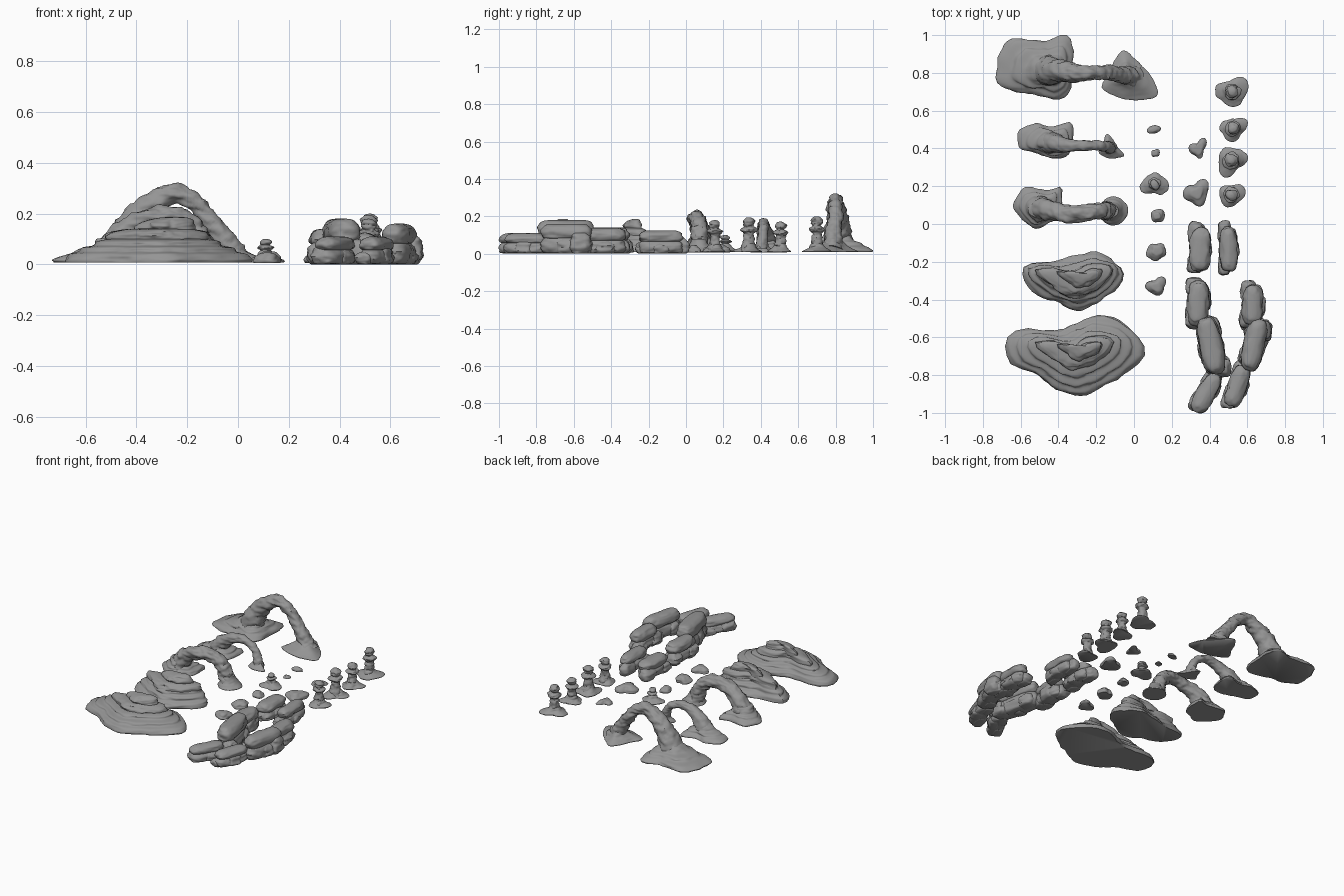
import bpy, math, random
from mathutils import Vector, noise

if "Cube" in bpy.data.objects:
    bpy.data.objects.remove(bpy.data.objects["Cube"])

random.seed(4)
N = 48
ANG = [2 * math.pi * i / N for i in range(N)]
stone = bpy.data.materials.new("dark_stone")
stone.diffuse_color = (.3, .3, .3, 1)
stone.use_nodes = True
stone.node_tree.nodes["Principled BSDF"].inputs["Base Color"].default_value = stone.diffuse_color


def catmull(pts, steps, closed):
    n, out = len(pts), []
    pts = [Vector(p) for p in pts]
    get = (lambda i: pts[i % n]) if closed else (lambda i: pts[max(0, min(n - 1, i))])
    for i in range(n if closed else n - 1):
        a, b, c, d = (get(i + k) for k in (-1, 0, 1, 2))
        for s in range(steps):
            t = s / steps
            out.append(0.5 * (2 * b + (c - a) * t + (2 * a - 5 * b + 4 * c - d) * t * t
                              + (3 * b - a - 3 * c + d) * t ** 3))
    if not closed:
        out.append(pts[-1])
    return out


def loft(name, rings, rough=0.006, freq=14):
    """Skin closed rings, with noise that is finer in z to suggest strata."""
    verts = []
    for ring in rings:
        c = sum(ring, Vector()) / N
        for p in ring:
            d = p - c
            q = Vector((p.x * freq, p.y * freq, p.z * freq * 2.5))
            k = noise.noise(q) + 0.5 * noise.noise(q * 2.3)
            w = min(1, d.length / 0.03)
            p = p + d.normalized() * k * rough * w if d.length > 1e-6 else p
            verts.append((p.x, p.y, max(p.z, 0.0)))
    faces = []
    for j in range(len(rings) - 1):
        for i in range(N):
            a, b = j * N + i, j * N + (i + 1) % N
            faces.append((a, b, b + N, a + N))
    faces.append(tuple(reversed(range(N))))
    faces.append(tuple(range(len(verts) - N, len(verts))))
    me = bpy.data.meshes.new(name)
    me.from_pydata(verts, [], faces)
    me.polygons.foreach_set("use_smooth", [True] * len(me.polygons))
    me.set_sharp_from_angle(angle=math.radians(55))
    me.materials.append(stone)
    ob = bpy.data.objects.new(name, me)
    bpy.context.collection.objects.link(ob)
    return ob


def polar(pts):
    """Resample a star-shaped outline at the shared angles."""
    dense = catmull([(x, y, 0) for x, y in pts], 40, True)
    xs, ys = [p.x for p in dense], [p.y for p in dense]
    c = Vector(((min(xs) + max(xs)) / 2, (min(ys) + max(ys)) / 2, 0))
    def gap(p, a):
        d = math.atan2(p.y - c.y, p.x - c.x) - a
        return abs(math.atan2(math.sin(d), math.cos(d)))
    return [min(dense, key=lambda p: gap(p, a)) for a in ANG]


def circle(x, y, r):
    return [Vector((x + r * math.cos(a), y + r * math.sin(a), 0)) for a in ANG]


def lobed(x, y, r, lobes, amp, rot):
    return [Vector((x, y, 0)) + Vector((math.cos(a), math.sin(a), 0)) * r *
            (1 + amp * math.cos(lobes * (a - rot)) + 0.12 * math.sin(2 * a + rot)) for a in ANG]


def mound(name, outer, inner, levels, rough=0.006):
    rings = [[o.lerp(i, t) + Vector((0, 0, z)) for o, i in zip(outer, inner)]
             for t, z, _ in catmull([(t, z, 0) for t, z in levels], 5, False)]
    return loft(name, rings, rough)


def tube(name, path, rough=0.011):
    """Sweep an arch along (x, y, z, radius) points."""
    pts = catmull([p[:3] for p in path], 8, False)
    rad = catmull([(p[3], 0, 0) for p in path], 8, False)
    rings = []
    for k, p in enumerate(pts):
        t = (pts[min(k + 1, len(pts) - 1)] - pts[max(k - 1, 0)]).normalized()
        side = (Vector((0, 1, 0)) - t * t.y).normalized()
        up = t.cross(side)
        ring = [p + (side * math.cos(a) + up * math.sin(a)) * rad[k].x for a in ANG]
        rings.append([Vector((q.x, q.y, max(q.z, .01))) for q in ring])
    return loft(name, rings, rough, 18)


# low stepped hills
skirt = polar([(-.68, -.66), (-.655, -.58), (-.58, -.555), (-.39, -.56), (-.18, -.48), (-.03, -.545), (.055, -.66),
               (.02, -.74), (-.11, -.83), (-.28, -.91), (-.42, -.87), (-.53, -.79), (-.645, -.75)])
steep = polar([(-.577, -.31), (-.587, -.25), (-.56, -.21), (-.42, -.2), (-.23, -.15), (-.14, -.175), (-.053, -.255),
               (-.085, -.335), (-.205, -.42), (-.30, -.45), (-.42, -.41), (-.5, -.377)])
cap = polar([(-.52, -.635), (-.43, -.62), (-.33, -.645), (-.25, -.605), (-.14, -.6), (-.115, -.64), (-.18, -.71),
             (-.26, -.755), (-.35, -.76), (-.44, -.705)])
for name, base, dy, lv in (
        ("wide_hill", skirt, 0, [(.01, .008), (0, .02), (.1, .04), (.3, .05), (.38, .066), (.65, .075), (.72, .09),
                                 (1, .1)]),
        ("steep_hill", steep, .385, [(.01, .008), (0, .02), (.15, .038), (.42, .05), (.5, .07), (.8, .08), (.9, .095),
                                     (1, .1)])):
    top = [p + Vector((0, dy, 0)) for p in cap]
    mound(name, base, top, lv, .012)
    mound(name + "_ledge", top, circle(-.3, -.67 + dy, .01),
          [(.06, .07), (-.02, .09), (-.03, .11), (.05, .126), (.16, .132), (.4, .139), (1, .142)], .018)
    ridge = [p.lerp(Vector((-.24, -.655 + dy, 0)), .42) for p in top]
    mound(name + "_crown", ridge, circle(-.24, -.65 + dy, .005),
          [(0, .12), (-.04, .14), (.02, .155), (.15, .165), (.3, .175), (.6, .184), (1, .187)], .016)

# natural arches: spread feet plus a swept span
foot = [(.01, .008), (0, .018), (.15, .034), (.35, .045), (.45, .06), (.7, .072), (.82, .095), (1, .12)]
low = [(.01, .008), (0, .014), (.25, .026), (.6, .045), (.85, .065), (1, .08)]
a1 = polar([(-.73, .79), (-.71, .9), (-.65, .975), (-.55, .975), (-.47, .965), (-.365, 1), (-.32, .925), (-.33, .84),
            (-.34, .71), (-.42, .66), (-.52, .69), (-.63, .70), (-.71, .74)])
b1 = polar([(-.06, .915), (.015, .86), (.085, .79), (.125, .685), (.03, .655), (-.075, .67), (-.17, .72), (-.14, .79)])
mound("large_arch_left_foot", a1, circle(-.45, .81, .05), foot, .012)
mound("large_arch_right_foot", b1, circle(-.04, .79, .035), low)
tube("large_arch_span", [(-.47, .815, .02, .085), (-.44, .81, .11, .072), (-.39, .81, .19, .056), (-.32, .8, .25, .047),
                         (-.25, .8, .28, .038), (-.18, .8, .252, .036), (-.12, .8, .185, .037), (-.07, .79, .115, .042),
                         (-.03, .785, .055, .052), (-.01, .78, .015, .065)])
a2 = polar([(-.62, .44), (-.6, .5), (-.52, .535), (-.44, .51), (-.34, .54), (-.32, .475), (-.33, .395), (-.36, .355),
            (-.44, .345), (-.52, .38), (-.6, .395)])
b2 = polar([(-.14, .475), (-.085, .405), (-.05, .36), (-.13, .35), (-.19, .38), (-.165, .43)])
mound("small_arch_left_foot", a2, circle(-.44, .43, .04), [(t, z * .8) for t, z in foot], .008)
mound("small_arch_right_foot", b2, circle(-.13, .41, .022), [(t, z * .8) for t, z in low])
tube("small_arch_span", [(-.45, .43, .01, .065), (-.43, .43, .07, .053), (-.38, .42, .12, .04), (-.31, .415, .152, .032),
                         (-.25, .415, .162, .026), (-.19, .415, .14, .025), (-.15, .41, .1, .025), (-.13, .405, .05, .03),
                         (-.12, .4, .012, .035)], .008)
a3 = polar([(-.635, .09), (-.61, .17), (-.55, .195), (-.45, .18), (-.385, .195), (-.38, .13), (-.39, .05), (-.44, .015),
            (-.52, -.03), (-.58, .015)])
mound("round_arch_left_foot", a3, circle(-.5, .08, .05), [(t, z * .85) for t, z in foot], .01)
mound("round_arch_right_foot", circle(-.11, .07, .075), circle(-.12, .07, .035), low)
tube("round_arch_span", [(-.5, .08, .01, .075), (-.485, .08, .08, .062), (-.43, .07, .14, .048), (-.36, .055, .175, .045),
                         (-.28, .055, .19, .042), (-.21, .065, .175, .042), (-.165, .07, .125, .043),
                         (-.14, .07, .07, .046), (-.13, .07, .012, .055)])

# hoodoos: lobed base and a knobbly column with a cap stone
column = [(.05, .04), (.036, .2), (.03, .35), (.026, .5), (.028, .57), (.039, .62), (.041, .68), (.03, .73), (.024, .76),
          (.029, .81), (.03, .9), (.018, .98), (.002, 1)]
for k, (x, y, r, h, rot, s) in enumerate((
        (.52, .7, .075, .2, .8, 1), (.525, .505, .063, .172, .6, .95), (.515, .335, .072, .195, .2, 1.05),
        (.515, .155, .063, .18, .4, .95), (.11, .21, .062, .1, 1.5, .75))):
    mound(f"hoodoo_base_{k}", lobed(x, y, r, 3, .15, rot), circle(x, y, .028 * s),
          [(.03, .008), (0, .014), (.35, .024), (.7, .036), (1, .055)], .01)
    prof = catmull([(a * s, z * h, 0) for a, z in column], 4, False)
    loft(f"hoodoo_column_{k}", [[p + Vector((0, 0, max(q.y, .009))) for p in circle(x, y, max(q.x, .001))]
                                for q in prof], .01, 24)

# loose stones
for k, (x, y, r, ry, h, lobes, amp) in enumerate((
        (.105, .5, .036, .025, .03, 2, .05), (.112, .375, .021, .021, .022, 4, .08), (.122, .042, .033, .036, .045, 4, .06),
        (.12, -.145, .047, .05, .05, 5, .06), (.12, -.33, .046, .049, .045, 3, .16), (.34, .4, .04, .05, .03, 3, .24),
        (.335, .165, .06, .07, .05, 3, .17))):
    out = [Vector((p.x, y + (p.y - y) * ry / r, 0)) for p in lobed(x, y, r, lobes, amp, .9)]
    mound(f"loose_stone_{k}", out, circle(x, y, .003),
          [(.06, .006), (0, h * .3), (.1, h * .6), (.35, h * .85), (.6, h), (1, h * 1.03)], .009)


# layered walls: long rounded slabs with bulging side blocks
def slab(name, a, b, w, z0, z1, rough=.011):
    a, b = Vector((*a[:2], 0)), Vector((*b[:2], 0))
    c, u = (a + b) / 2, (b - a).normalized()
    v, L, h = Vector((-u.y, u.x, 0)), (b - a).length / 2, z1 - z0
    rings = []
    for ins, t, _ in catmull([(.02, 0, 0), (.008, .08, 0), (0, .3, 0), (.002, .6, 0), (.012, .82, 0), (.028, .95, 0),
                              (w * .45, 1, 0)], 3, False):
        ring = []
        for g in ANG:
            cx, sy = math.cos(g), math.sin(g)
            px = math.copysign(abs(cx) ** .6, cx) * (L - ins)
            py = math.copysign(abs(sy) ** .7, sy) * (w / 2 - min(ins, w * .45))
            ring.append(c + u * px + v * py + Vector((0, 0, z0 + h * t)))
        rings.append(ring)
    loft(name, rings, rough, 18)


walls = (((.345, -.25), (.355, -.02), .115, .12), ((.5, -.255), (.5, -.015), .095, .125),
         ((.335, -.54), (.345, -.3), .115, .14), ((.375, -.49), (.44, -.8), .125, .18),
         ((.33, -.995), (.44, -.79), .1, .11), ((.625, -.54), (.63, -.32), .11, .138),
         ((.605, -.775), (.665, -.5), .115, .16), ((.51, -.965), (.585, -.745), .1, .11))
for k, (a, b, w, h) in enumerate(walls):
    slab(f"wall_lower_{k}", a, b, w, .003, h * .6)
    A, B = Vector(a), Vector(b)
    slab(f"wall_upper_{k}", A.lerp(B, .01), A.lerp(B, .98), w * .96, h * .5, h)
    n = (B - A).normalized().orthogonal()
    for m, (t, sgn) in enumerate(((.2, 1), (.55, -1), (.82, 1))):
        p = A.lerp(B, t + random.uniform(-.06, .06)) + n * sgn * w * .2
        d = (B - A).normalized() * random.uniform(.045, .065)
        slab(f"wall_block_{k}_{m}", p - d, p + d, w * .75, 0, h * random.uniform(.45, .75))

# jutting boulders at the wall joints
for k, (x, y, l, w, z0, z1) in enumerate(((.685, -.565, .055, .085, 0, .12), (.335, -.51, .045, .12, 0, .09),
                                         (.465, -.76, .05, .1, 0, .1), (.61, -.51, .045, .1, 0, .1))):
    slab(f"joint_boulder_{k}", (x, y - l), (x, y + l), w, z0, z1)
